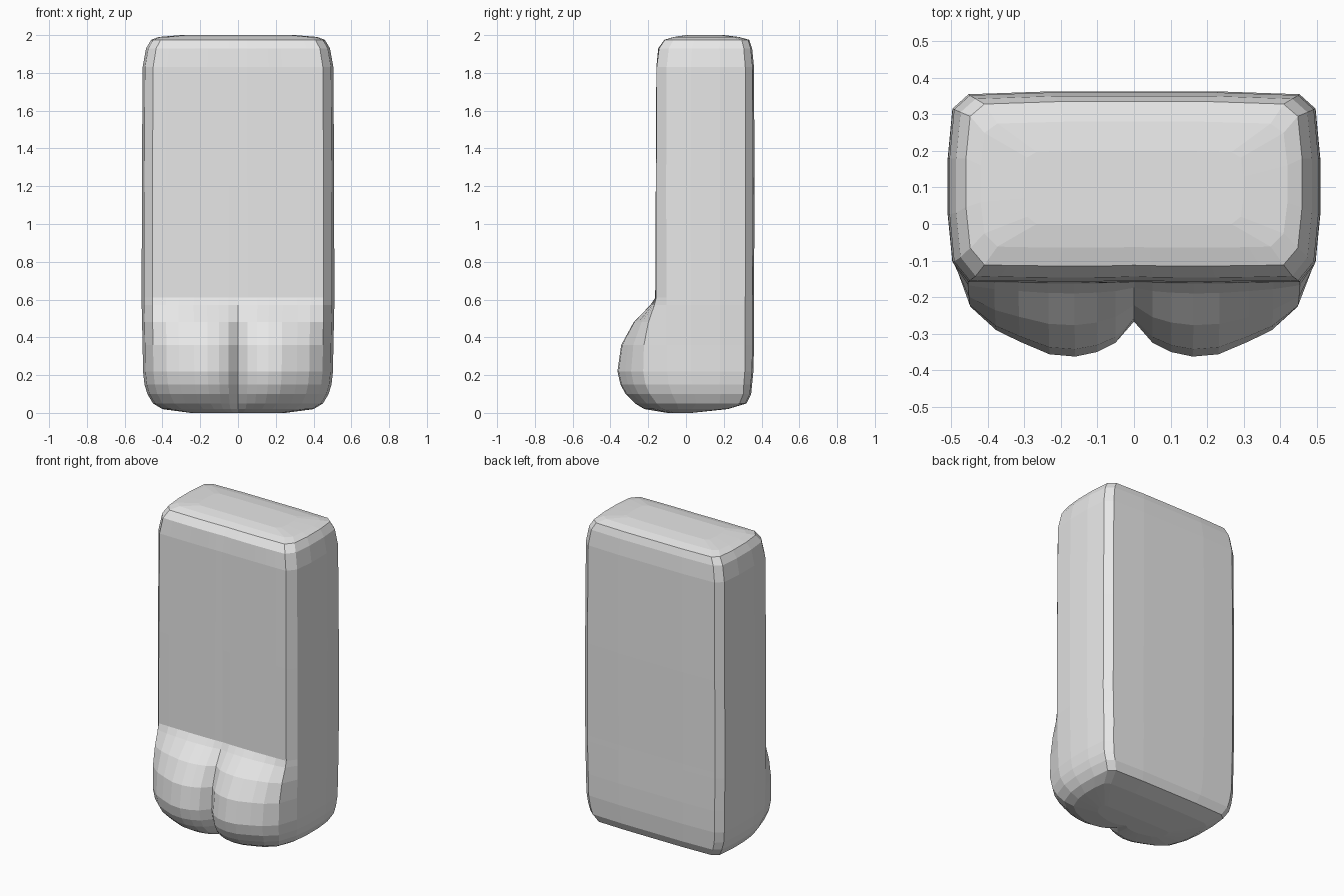
import bpy, bmesh

cube = bpy.data.objects.get("Cube")
if cube:
    bpy.data.objects.remove(cube)

grey = bpy.data.materials.new("plain_grey")
grey.use_nodes = True
colour = (0.8, 0.8, 0.8, 1)
grey.diffuse_color = colour
grey.node_tree.nodes["Principled BSDF"].inputs["Base Color"].default_value = colour

# Front half-profile: fraction of half width, share of the twin-lobe bulge
LOBE = [(0, .55), (.1, .82), (.2, .94), (.32, 1), (.46, .97),
        (.62, .81), (.75, .66), (.89, .36)]

# Height, half width, slab front, lobe front, back
LEVELS = [
    (0, .25, -.04, -.10, .03), (.02, .40, -.07, -.22, .22),
    (.05, .45, -.09, -.27, .32), (.10, .48, -.12, -.32, .345),
    (.15, .495, -.14, -.347, .35), (.22, .503, -.15, -.363, .357),
    (.36, .505, -.155, -.343, .36), (.48, .508, -.155, -.277, .36),
    (.57, .51, -.155, -.19, .36), (.61, .51, -.155, -.163, .36),
    (1.2, .509, -.157, -.16, .363), (1.83, .505, -.154, -.157, .36),
    (1.93, .487, -.14, -.147, .35), (1.975, .46, -.11, -.115, .335),
    (1.99, .42, -.06, -.065, .28), (2, .30, 0, 0, .20),
]


def half_ring(w, front, lobe, back):
    """Half of a rounded slab section, from front centre to back centre."""
    pts = [(w * u, front + (lobe - front) * share) for u, share in LOBE]
    depth = back - front
    pts += [(w * .975, front + depth * .1), (w, front + depth * .35),
            (w, front + depth * .65), (w * .975, back - depth * .09),
            (w * .89, back - depth * .015), (w * .45, back), (0, back)]
    return pts


# One loft through all the mirrored sections
bm = bmesh.new()
rings = []
for z, w, front, lobe, back in LEVELS:
    half = half_ring(w, front, lobe, back)
    loop = half + [(-x, y) for x, y in half[-2:0:-1]]
    rings.append([bm.verts.new((x, y, z)) for x, y in loop])

for low, high in zip(rings, rings[1:]):
    n = len(low)
    for i in range(n):
        j = (i + 1) % n
        bm.faces.new((low[i], low[j], high[j], high[i]))

# Base and top caps
bm.faces.new(rings[0][::-1])
bm.faces.new(rings[-1])
bmesh.ops.recalc_face_normals(bm, faces=bm.faces)

mesh = bpy.data.meshes.new("slab_with_feet")
bm.to_mesh(mesh)
bm.free()
mesh.materials.append(grey)
body = bpy.data.objects.new("slab_with_feet", mesh)
bpy.context.collection.objects.link(body)
